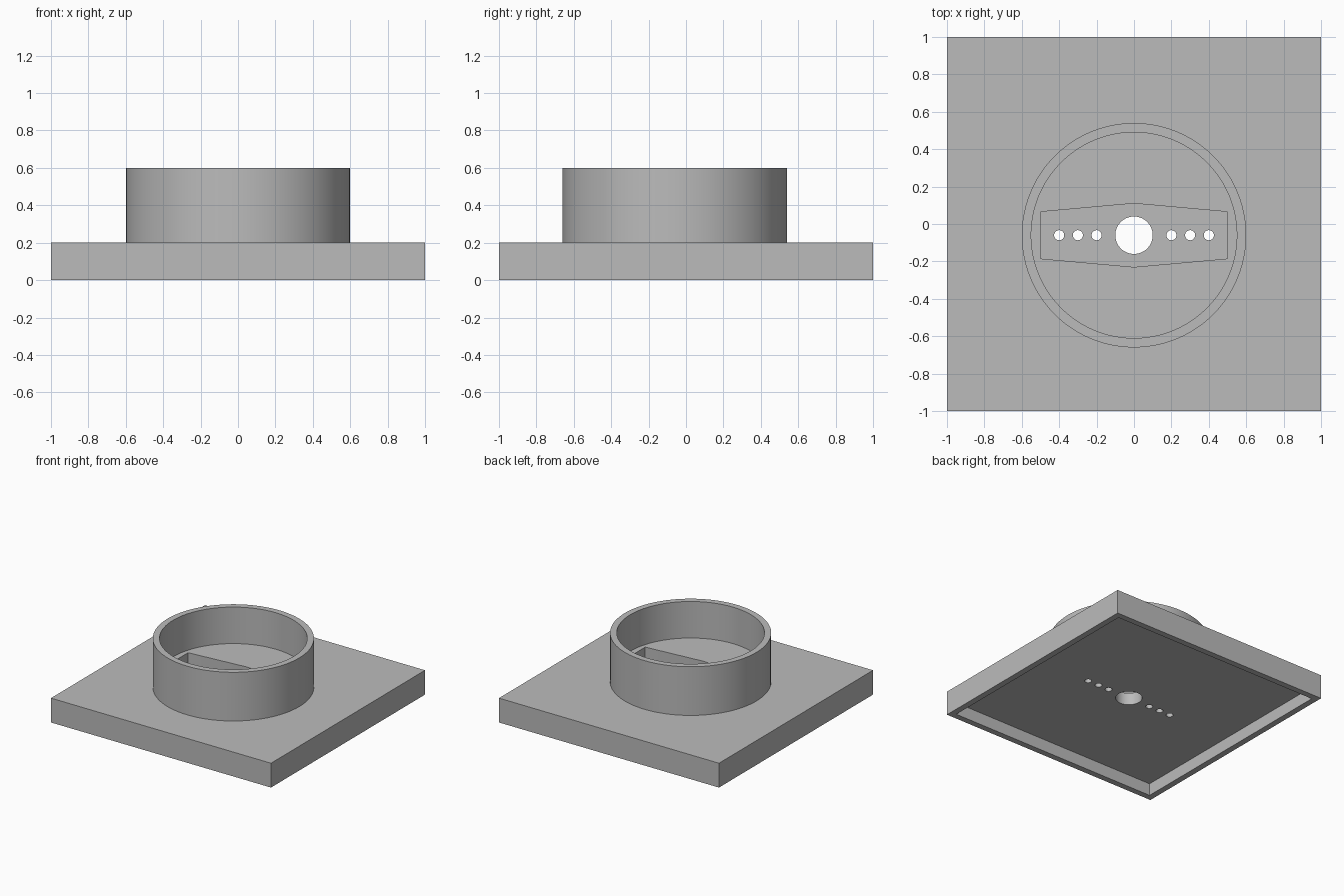
import bpy
import bmesh
import math

if "Cube" in bpy.data.objects:
    bpy.data.objects.remove(bpy.data.objects["Cube"], do_unlink=True)

CENTRE_Y = -0.06  # the socket sits a little forward of the plate centre

grey = bpy.data.materials.new("plain_grey")
grey.use_nodes = True
GREY = (0.5, 0.5, 0.5, 1)
grey.diffuse_color = GREY
grey.node_tree.nodes["Principled BSDF"].inputs["Base Color"].default_value = GREY


def prism(name, outline, bottom, top):
    """Extrude a flat outline between two heights."""
    bm = bmesh.new()
    face = bm.faces.new([bm.verts.new((x, y, bottom)) for x, y in outline])
    extruded = bmesh.ops.extrude_face_region(bm, geom=[face])["geom"]
    for v in extruded:
        if isinstance(v, bmesh.types.BMVert):
            v.co.z = top
    bmesh.ops.recalc_face_normals(bm, faces=bm.faces)
    mesh = bpy.data.meshes.new(name)
    bm.to_mesh(mesh)
    bm.free()
    mesh.materials.append(grey)
    obj = bpy.data.objects.new(name, mesh)
    bpy.context.collection.objects.link(obj)
    return obj


def square(half):
    return [(-half, -half), (half, -half), (half, half), (-half, half)]


def circle(radius, x=0, sides=96):
    steps = [2 * math.pi * i / sides for i in range(sides)]
    return [(x + radius * math.cos(a), CENTRE_Y + radius * math.sin(a)) for a in steps]


def cut(target, cutter):
    """Subtract the cutter from the target, then discard it."""
    cutter.hide_render = True
    mod = target.modifiers.new("cut", 'BOOLEAN')
    mod.operation = 'DIFFERENCE'
    mod.solver = 'EXACT'
    mod.object = cutter
    bpy.context.view_layer.objects.active = target
    bpy.ops.object.modifier_apply(modifier=mod.name)
    bpy.data.objects.remove(cutter, do_unlink=True)


def smooth(obj):
    bpy.ops.object.select_all(action='DESELECT')
    obj.select_set(True)
    bpy.context.view_layer.objects.active = obj
    bpy.ops.object.shade_smooth_by_angle(angle=math.radians(30))


# Square plate, hollowed from below
base_plate = prism("base_plate", square(1), 0, 0.2)
cut(base_plate, prism("underside_recess", square(0.95), -0.1, 0.1))

# Central bore and a row of screw holes on each side
cut(base_plate, prism("centre_hole", circle(0.1, sides=64), 0.05, 0.3))
for side in (-1, 1):
    for x in (0.2, 0.3, 0.4):
        cut(base_plate, prism("screw_hole", circle(0.027, side * x, 32), 0.05, 0.3))

# Round collar with a raised floor
round_collar = prism("round_collar", circle(0.6), 0.2, 0.6)
cut(round_collar, prism("collar_bore", circle(0.55), 0.3, 0.7))

# Tapered six-sided slot through the collar floor
slot = [(x, CENTRE_Y + y) for x, y in
        ((-0.5, -0.125), (0, -0.17), (0.5, -0.125), (0.5, 0.125), (0, 0.17), (-0.5, 0.125))]
cut(round_collar, prism("arm_slot", slot, 0.1, 0.4))

smooth(base_plate)
smooth(round_collar)
